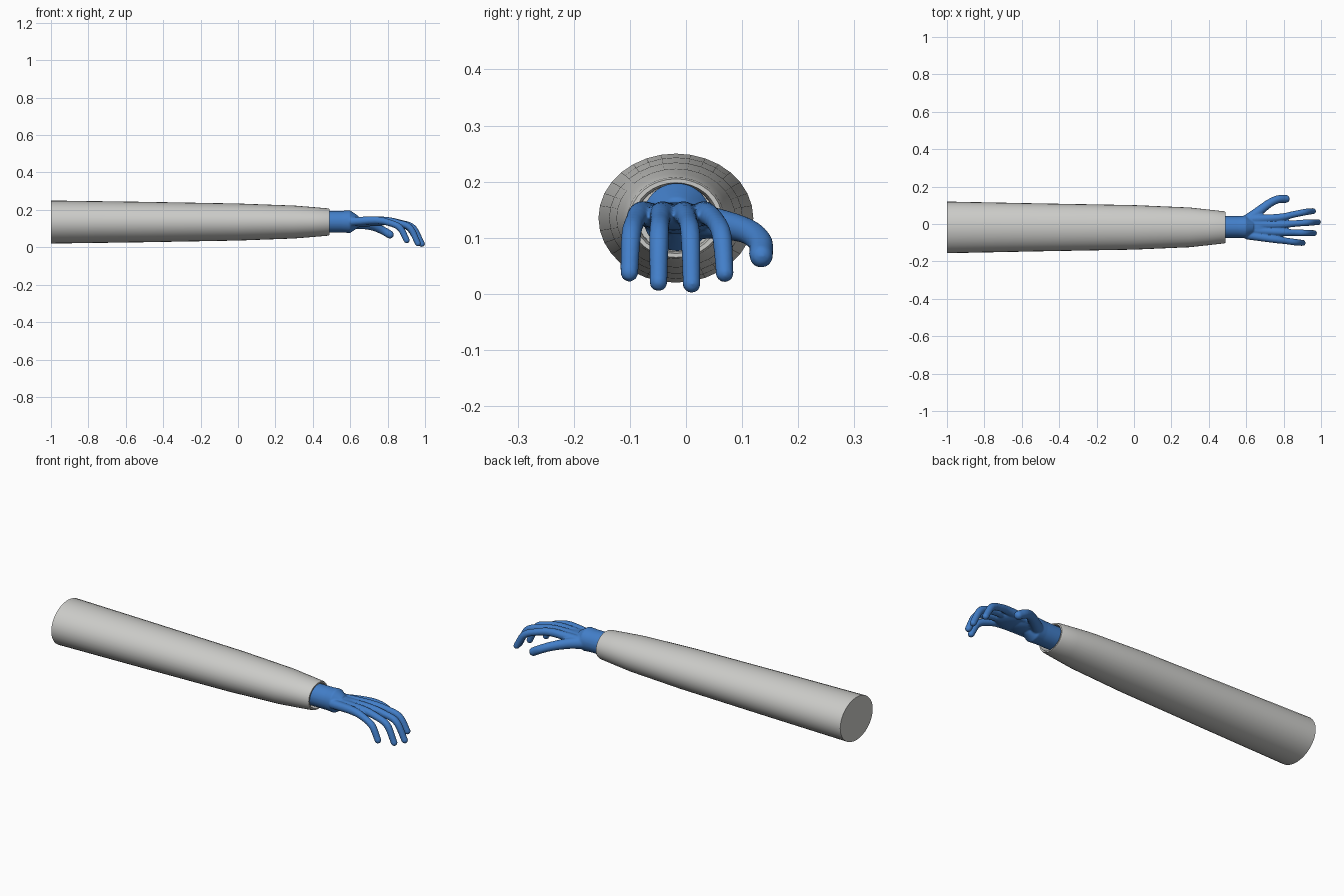
import bpy, bmesh, math
from mathutils import Vector, Matrix

cube = bpy.data.objects.get("Cube")
if cube:
    bpy.data.objects.remove(cube, do_unlink=True)


def make_material(name, rgb):
    m = bpy.data.materials.new(name)
    m.use_nodes = True
    m.diffuse_color = (*rgb, 1)
    m.node_tree.nodes["Principled BSDF"].inputs["Base Color"].default_value = (*rgb, 1)
    return m


def make_object(name, bm, mat):
    me = bpy.data.meshes.new(name)
    bm.to_mesh(me)
    bm.free()
    ob = bpy.data.objects.new(name, me)
    bpy.context.collection.objects.link(ob)
    me.materials.append(mat)
    bpy.ops.object.select_all(action='DESELECT')
    ob.select_set(True)
    bpy.context.view_layer.objects.active = ob
    return ob


def spline(pts, steps):
    """Catmull-Rom samples through points of (x, y, z, radius)."""
    pts = [Vector(p) for p in pts]
    ext = [2 * pts[0] - pts[1], *pts, 2 * pts[-1] - pts[-2]]
    for a, b, c, d in zip(ext, ext[1:], ext[2:], ext[3:]):
        for i in range(steps):
            t = i / steps
            yield 0.5 * (2 * b + (c - a) * t + (2 * a - 5 * b + 4 * c - d) * t * t
                         + (3 * b - a - 3 * c + d) * t ** 3)
    yield pts[-1]


def sweep_blobs(bm, pts, steps=12):
    """Chain of overlapping balls, later fused into one skin."""
    for p in spline(pts, steps):
        bmesh.ops.create_uvsphere(bm, u_segments=14, v_segments=10, radius=p[3],
                                  matrix=Matrix.Translation(p[:3]))


grey = make_material("sleeve grey", (0.60, 0.60, 0.58))
blue = make_material("glove blue", (0.055, 0.21, 0.58))

# Sleeve: oval rings of (x, y radius, z radius), closed shoulder end, rolled cuff, inner lining
SIDES = 32
rings = [(-1, .138, .115), (-.5, .128, .108), (0, .119, .099), (.3, .106, .088),
         (.40, .095, .080), (.48, .086, .073), (.49, .082, .070), (.49, .074, .063),
         (.475, .069, .060), (.40, .068, .059)]
bm = bmesh.new()
loops = []
for x, ry, rz in rings:
    cy = -.018
    loops.append([bm.verts.new((x, cy + ry * math.cos(a), .135 + rz * math.sin(a)))
                  for a in (math.tau * i / SIDES for i in range(SIDES))])
for a, b in zip(loops, loops[1:]):
    for i in range(SIDES):
        j = (i + 1) % SIDES
        bm.faces.new((a[i], a[j], b[j], b[i]))
bm.faces.new(loops[0])
bm.faces.new(loops[-1])
bmesh.ops.recalc_face_normals(bm, faces=bm.faces)
make_object("sleeve", bm, grey)
bpy.ops.object.shade_smooth_by_angle(angle=math.radians(50))

# Gloved hand
bm = bmesh.new()

# Wrist tube flaring slightly at its end
for x0, x1, r0, r1 in [(.40, .56, .058, .058), (.558, .60, .058, .061), (.598, .64, .061, .034)]:
    m = Matrix.Translation(((x0 + x1) / 2, -.016, .137)) @ Matrix.Rotation(math.pi / 2, 4, 'Y')
    bmesh.ops.create_cone(bm, cap_ends=True, segments=32, radius1=r0, radius2=r1,
                          depth=x1 - x0, matrix=m)

# Palm
for x, y, rx, ry, rz in [(.66, -.015, .08, .06, .028), (.73, -.022, .08, .066, .022)]:
    m = Matrix.Translation((x, y, .135)) @ Matrix.Diagonal((rx, ry, rz, 1))
    bmesh.ops.create_uvsphere(bm, u_segments=32, v_segments=16, radius=1, matrix=m)

# Fingers run as ridges from the wrist to the curled tips: knuckle y, tip x, y, z
fingers = {"index": (.034, .957, .069, .037), "middle": (-.004, .983, .010, .018),
           "ring": (-.043, .962, -.049, .021), "little": (-.080, .902, -.101, .038)}
for ky, tx, ty, tz in fingers.values():
    kx = .77 - .03 * (ky < -.06)
    reach = tx - kx
    sweep_blobs(bm, [(.61, -.015 + (ky + .02) * .75, .138, .024),
                     (kx, ky, .144, .021),
                     (kx + reach * .45, ky + (ty - ky) * .5, .130, .018),
                     (kx + reach * .78, ky + (ty - ky) * .85, .103, .018),
                     (tx, ty, tz, .0165)])

# Thumb
sweep_blobs(bm, [(.60, .015, .128, .032), (.655, .058, .125, .027), (.72, .108, .112, .023),
                 (.77, .132, .092, .022), (.812, .134, .068, .0215)])

hand = make_object("hand", bm, blue)
remesh = hand.modifiers.new("fuse", 'REMESH')
remesh.mode = 'VOXEL'
remesh.voxel_size = .0045
remesh.use_smooth_shade = True
relax = hand.modifiers.new("relax", 'SMOOTH')
relax.factor = .5
relax.iterations = 4
bpy.ops.object.shade_smooth()
